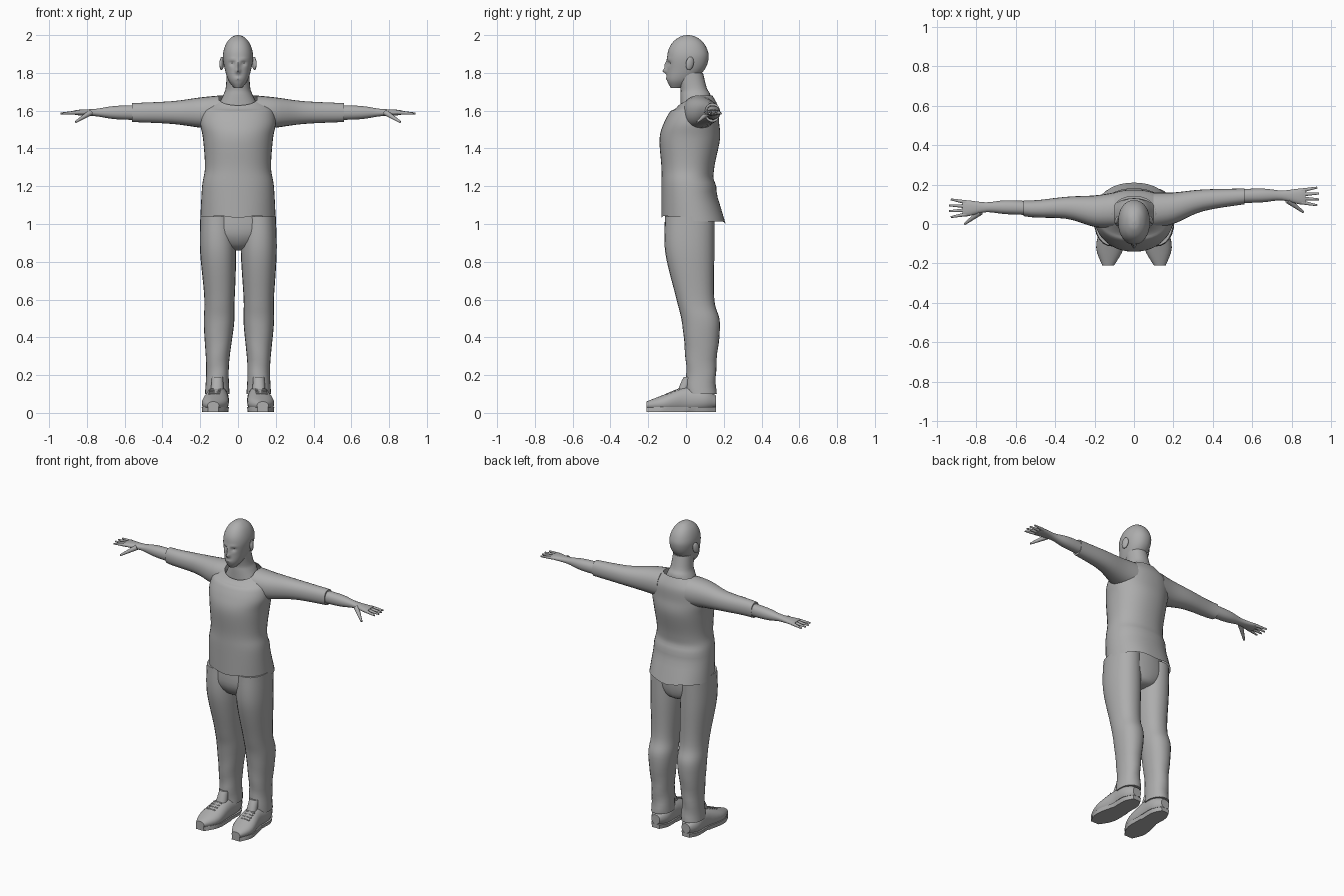
import bpy, bmesh, math
from mathutils import Vector

cube = bpy.data.objects.get("Cube")
if cube:
    bpy.data.objects.remove(cube, do_unlink=True)

shade = .42
grey = bpy.data.materials.new("plain_grey")
grey.use_nodes = True
grey.diffuse_color = (shade, shade, shade, 1)
for node in grey.node_tree.nodes:
    if node.type == "BSDF_PRINCIPLED":
        node.inputs["Base Color"].default_value = (shade, shade, shade, 1)


def clamp(value):
    return max(0, min(1, value))


def bell(distance, width):
    return math.exp(-(distance / width) ** 2)


def curve_through(before, start, end, after, t):
    """Smooth curve from start to end, guided by the neighbouring values."""
    leave, arrive = (end - before) / 2, (after - start) / 2
    ease = t * t * (3 - t - t)
    pull = t * (1 - t)
    return start + (end - start) * ease + pull * ((1 - t) * leave - t * arrive)


def smooth_sections(sections, steps):
    padded = [sections[0], *sections, sections[-1]]
    rings = []
    for group in zip(padded, padded[1:], padded[2:], padded[3:]):
        for step in range(steps):
            rings.append([curve_through(*values, step / steps) for values in zip(*group)])
    return rings + [sections[-1]]


def finish(obj):
    obj.data.materials.append(grey)
    bpy.ops.object.select_all(action="DESELECT")
    obj.select_set(True)
    bpy.context.view_layer.objects.active = obj
    bpy.ops.object.shade_smooth_by_angle(angle=math.radians(50))


def loft(name, axis, fixed, sections, sides=24, steps=4, power=2.2, deform=None, caps=True):
    """Skin over cross-sections: place along axis, moving centre, half width, half depth.
    The other centre coordinate stays fixed."""
    bm = bmesh.new()
    rings = []
    for place, centre, width, depth in smooth_sections(sections, steps):
        ring = []
        for k in range(sides):
            angle = math.tau * k / sides
            c, s = math.cos(angle), math.sin(angle)
            across = width * math.copysign(abs(c) ** (2 / power), c)
            along = depth * math.copysign(abs(s) ** (2 / power), s)
            if axis == "x":
                co = Vector((place, centre + across, fixed + along))
            elif axis == "y":
                co = Vector((fixed + across, place, centre + along))
            else:
                co = Vector((fixed + across, centre + along, place))
            ring.append(bm.verts.new(deform(co) if deform else co))
        rings.append(ring)
    for lower, upper in zip(rings, rings[1:]):
        for k in range(sides):
            bm.faces.new((lower[k - 1], lower[k], upper[k], upper[k - 1]))
    if caps:
        bm.faces.new(rings[0])
        bm.faces.new(rings[-1])
    bmesh.ops.recalc_face_normals(bm, faces=bm.faces)
    mesh = bpy.data.meshes.new(name)
    bm.to_mesh(mesh)
    bm.free()
    obj = bpy.data.objects.new(name, mesh)
    bpy.context.collection.objects.link(obj)
    finish(obj)


def rod(name, start, end, thick, thin):
    """Tapered round bar between two points."""
    reach = end - start
    bpy.ops.mesh.primitive_cone_add(vertices=10, radius1=thick, radius2=thin,
                                    depth=reach.length, location=(start + end) / 2,
                                    rotation=reach.to_track_quat("Z", "Y").to_euler())
    bpy.context.object.name = name
    finish(bpy.context.object)


# Head: sideways distance, height, width, height spread and push of each feature
nose_tip = (0, 1.81, .012, .012, .025)
nose_bridge = (0, 1.84, .01, .02, .014)
mouth = (0, 1.77, .02, .007, .006)
eye_socket = (.03, 1.85, .014, .01, -.012)
brow = (.03, 1.87, .02, .008, .004)
features = (nose_tip, nose_bridge, mouth, eye_socket, brow)


def shape_face(co):
    front = clamp(-co.y * 25)
    push = sum(amount * bell(abs(co.x) - x, wide) * bell(co.z - z, high)
               for x, z, wide, high, amount in features)
    co.y -= front * push
    return co


jaw = [(1.72, -.05, .02, .03), (1.76, -.03, .05, .07), (1.82, 0, .07, .1)]
crown = [(1.88 + .12 * math.sin(a), .01, .08 * math.cos(a), .11 * math.cos(a))
         for a in (0, .4, .8, 1.2, 1.5)]
loft("head", "z", 0, jaw + crown, sides=64, steps=6, deform=shape_face)

loft("neck", "z", 0, [(1.6, .05, .12, .08), (1.68, .05, .08, .08),
                      (1.72, .04, .065, .07), (1.8, .02, .06, .07)])


# Shirt, with a hem that dips behind and a neckline scooped in front
def shape_shirt(co):
    low = clamp((1.12 - co.z) * 10)
    high = clamp((co.z - 1.6) * 12)
    co.y += .01 * bell(co.z - 1.2, .03) * clamp(co.y * 10)
    co.z -= low * (co.y - math.sin(co.x * 14) ** 2 / 8) / 10
    co.z -= high * max(0, .05 - co.y) * .6
    return co


loft("shirt_body", "z", 0, [(1.02, .04, .2, .17), (1.2, .01, .19, .14), (1.3, .01, .175, .14),
                            (1.45, .02, .185, .16), (1.54, .03, .2, .145),
                            (1.62, .05, .18, .12), (1.68, .05, .11, .09)],
     sides=40, steps=6, deform=shape_shirt, caps=False)

loft("trouser_seat", "z", 0, [(1.06, .02, .18, .13), (.95, .02, .19, .13),
                              (.88, .03, .1, .1), (.86, .03, .03, .04)])

# Limbs, made for the left and mirrored to the right
for side, word in ((1, "left"), (-1, "right")):
    # The right arm reaches a little further forward
    def place_arm(co):
        if side < 0:
            co.y -= .06 * clamp((co.x - .1) * 2.5)
        co.x *= side
        return co

    # Trousers have shallow creases below the knee
    def place_leg(co):
        if side < 0:
            co.x -= .012 * bell(co.z - .6, .25)
        co.y += .003 * math.sin(co.z * 45 + co.x * 30) * clamp(1.5 - co.z * 3)
        co.x *= side
        return co

    def place_shoe(co):
        co.z = max(co.z, .015)
        co.x = side * (co.x + .1 * max(0, -co.y))
        return co

    # The sole is the shoe's outline pressed flat
    def place_sole(co):
        co = place_shoe(co)
        co.z = .004 if co.z < .05 else .03
        return co

    bpy.ops.mesh.primitive_uv_sphere_add(segments=16, ring_count=10, radius=1,
                                         location=(side * .086, .02, 1.85),
                                         rotation=(-.2, 0, side * .35))
    ear = bpy.context.object
    ear.name = word + "_ear"
    ear.scale = (.011, .022, .036)
    finish(ear)

    loft(word + "_sleeve", "x", 1.59, [(.1, .07, .09, .09), (.2, .08, .08, .08),
                                       (.35, .12, .055, .06), (.56, .14, .04, .05)],
         deform=place_arm)
    loft(word + "_forearm_and_palm", "x", 1.59, [
        (.5, .14, .035, .04), (.65, .145, .035, .035), (.75, .145, .025, .02),
        (.84, .14, .04, .015), (.87, .14, .04, .01)], deform=place_arm)

    for number in range(4):
        offset = number - 1.5
        knuckle = Vector((.85, .14 + offset * .02, 1.59))
        tip = Vector((.945 - abs(offset) * .01, .14 + offset * .03, 1.585))
        rod(f"{word}_finger_{number + 1}", place_arm(knuckle), place_arm(tip), .011, .005)
    rod(word + "_thumb", place_arm(Vector((.78, .12, 1.59))),
        place_arm(Vector((.86, .06, 1.54))), .016, .006)

    loft(word + "_trouser_leg", "z", .11, [
        (1.04, .02, .09, .13), (.85, .02, .095, .13), (.6, .05, .08, .1),
        (.47, .08, .08, .1), (.25, .08, .06, .08), (.1, .08, .065, .08)],
        steps=6, deform=place_leg)

    # Shoe upper, sole, tongue and laces
    outline = [(-.21, .04, .03, .02), (-.12, .05, .07, .045), (0, .07, .06, .07),
               (.1, .07, .06, .06), (.16, .06, .03, .03)]
    loft(word + "_shoe", "y", .11, outline, deform=place_shoe)
    loft(word + "_sole", "y", .11, outline, deform=place_sole)
    loft(word + "_shoe_tongue", "z", .11, [(.09, -.03, .035, .03), (.19, .02, .03, .03)],
         deform=place_leg)
    for number in range(4):
        inner = Vector((.085, -.1 + number * .02, .1 + number * .008))
        outer = inner + Vector((.06, 0, 0))
        rod(f"{word}_lace_{number + 1}", place_shoe(inner), place_shoe(outer), .005, .005)
